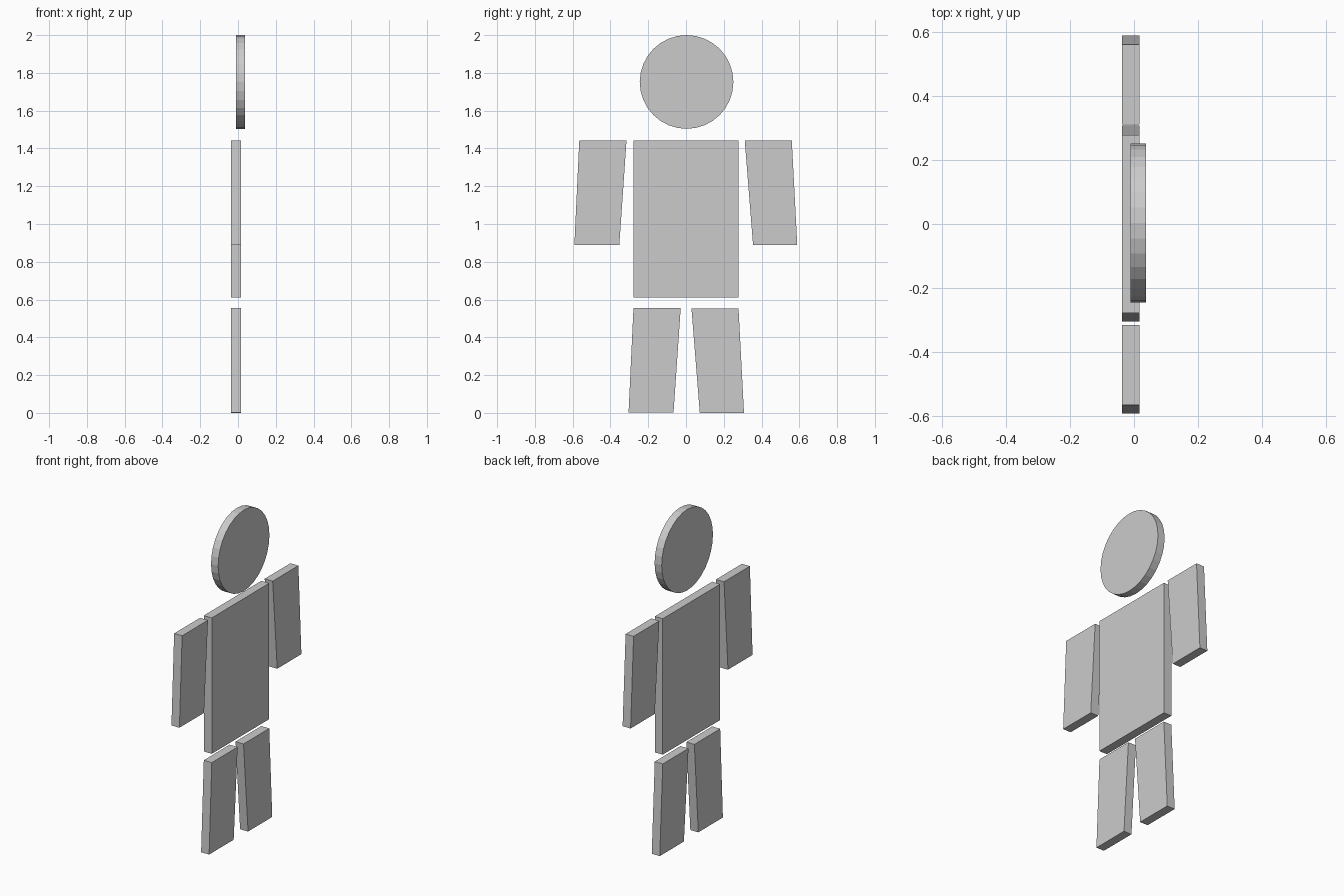
import bpy, bmesh, math

if "Cube" in bpy.data.objects:
    bpy.data.objects.remove(bpy.data.objects["Cube"])

BODY_X = (-0.037, 0.017)   # body slab front/back
HEAD_X = (-0.011, 0.037)   # head disc sits slightly forward


def slab(name, profile, xs):
    """Extrude a (y, z) outline along x into a flat plate."""
    bm = bmesh.new()
    face = bm.faces.new([bm.verts.new((xs[0], y, z)) for y, z in profile])
    ext = bmesh.ops.extrude_face_region(bm, geom=[face], use_keep_orig=True)
    moved = [v for v in ext["geom"] if isinstance(v, bmesh.types.BMVert)]
    bmesh.ops.translate(bm, verts=moved, vec=(xs[1] - xs[0], 0, 0))
    bmesh.ops.recalc_face_normals(bm, faces=bm.faces[:])
    mesh = bpy.data.meshes.new(name)
    bm.to_mesh(mesh)
    bm.free()
    obj = bpy.data.objects.new(name, mesh)
    bpy.context.collection.objects.link(obj)
    return obj


def limb(name, ys, shift, z_bottom):
    """Leaning limb plate; ys = top outer, top inner, bottom inner, bottom outer."""
    z_top = z_bottom + 0.553
    zs = (z_top, z_top, z_bottom, z_bottom)
    return slab(name, [(y + shift, z) for y, z in zip(ys, zs)], BODY_X)


# Torso
slab("torso", [(-0.278, 0.61), (0.278, 0.61), (0.278, 1.442), (-0.278, 1.442)], BODY_X)

# Arms, and legs that reuse the same outlines closer to the centre
left = (-0.565, -0.315, -0.353, -0.591)
right = (0.560, 0.311, 0.355, 0.589)
limb("left_arm", left, 0, 0.889)
limb("right_arm", right, 0, 0.889)
limb("left_leg", left, 0.287, 0.003)
limb("right_leg", right, -0.282, 0.0)

# Head disc
R, SIDES = 0.248, 32
angles = [2 * math.pi * i / SIDES for i in range(SIDES)]
slab("head", [(0.003 + R * math.sin(a), 1.752 + R * math.cos(a)) for a in angles], HEAD_X)
